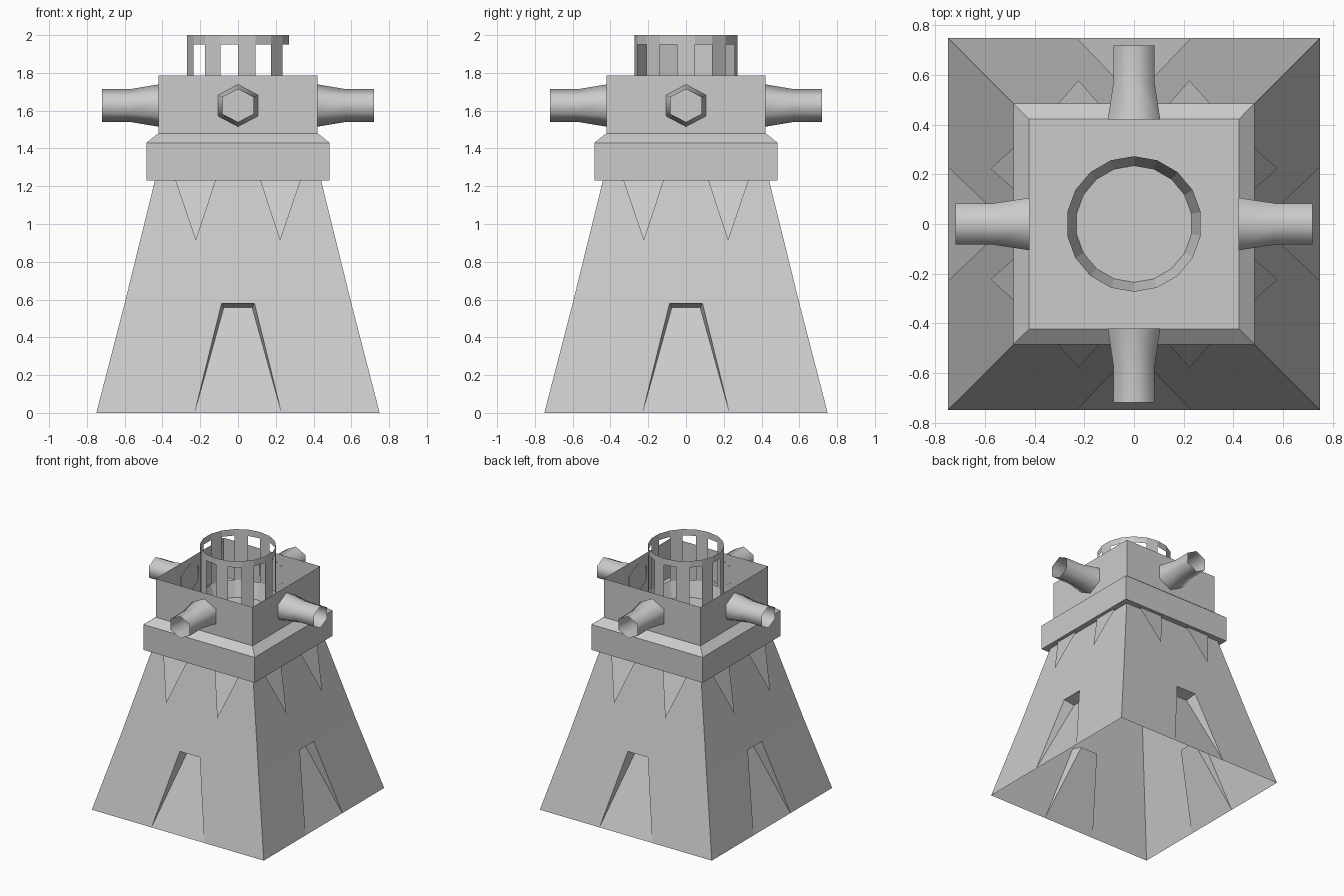
import bpy, bmesh, math
from mathutils import Matrix, Vector

if "Cube" in bpy.data.objects:
    bpy.data.objects.remove(bpy.data.objects["Cube"])


def build(name, verts, faces, copies=1, smooth=False):
    """Make a mesh, repeated around z, with welded seams."""
    bm = bmesh.new()
    for k in range(copies):
        rot = Matrix.Rotation(k * 2 * math.pi / copies, 3, 'Z')
        vs = [bm.verts.new(rot @ Vector(v)) for v in verts]
        for f in faces:
            bm.faces.new([vs[i] for i in f])
    bmesh.ops.remove_doubles(bm, verts=bm.verts, dist=0.0005)
    bmesh.ops.recalc_face_normals(bm, faces=bm.faces)
    for f in bm.faces:
        f.smooth = smooth
    me = bpy.data.meshes.new(name)
    bm.to_mesh(me)
    bm.free()
    ob = bpy.data.objects.new(name, me)
    bpy.context.collection.objects.link(ob)
    return ob


def square_loft(name, profile, cap=False):
    """Stack square sections given as (half width, z)."""
    verts = [(sx * h, sy * h, z) for h, z in profile
             for sx, sy in ((-1, -1), (1, -1), (1, 1), (-1, 1))]
    faces = [(4*r + i, 4*r + (i+1) % 4, 4*r + 4 + (i+1) % 4, 4*r + 4 + i)
             for r in range(len(profile) - 1) for i in range(4)]
    if cap:
        n = len(verts)
        faces.append((n-4, n-3, n-2, n-1))
    return build(name, verts, faces)


# Tapered hollow base, each side with a wedge-shaped doorway recess
side = [(-.75, -.75, 0), (-.23, -.75, 0), (-.087, -.6, .58), (-.6, -.6, .58),
        (-.44, -.44, 1.23), (-.075, -.515, .557)]
side += [(-x, y, z) for x, y, z in side]
build("tapered_base", side,
      [(0, 1, 2, 3), (6, 9, 8, 7), (3, 2, 8, 9, 10, 4),
       (1, 5, 2), (7, 8, 11), (2, 5, 11, 8), (1, 7, 11, 5)], copies=4)

# Thin pointed flaps leaning out below the collar
flap = [(-.333, -.456, 1.235), (-.116, -.456, 1.235), (-.223, -.578, .912)]
flap += [(-x, y, z) for x, y, z in flap]
build("pointed_flaps", flap, [(0, 2, 1), (3, 4, 5)], copies=4)

# Collar with chamfer, and the open-topped box above it
square_loft("collar", [(.44, 1.23), (.485, 1.23), (.485, 1.43), (.422, 1.48)], cap=True)
square_loft("open_box", [(.422, 1.48), (.422, 1.785)])

# Slotted ring: 18 sides, every second one open
N = 18
rings = [(.235, 1.48), (.273, 1.60), (.273, 1.95), (.273, 2.0)]
verts = [(r * math.sin(2*math.pi*i/N), -r * math.cos(2*math.pi*i/N), z)
         for r, z in rings for i in range(N)]
faces = [(N*k + i, N*k + (i+1) % N, N*k + N + (i+1) % N, N*k + N + i)
         for k in range(3) for i in range(N) if not (k == 1 and i % 2 == 1)]
build("slotted_ring", verts, faces)

# Four flared six-sided tubes: (distance, half width, half height)
tube = [(.42, .106, .112), (.57, .083, .087), (.72, .083, .087)]
verts = [(w / .866 * math.sin(math.pi*i/3), -d, 1.627 + h * math.cos(math.pi*i/3))
         for d, w, h in tube for i in range(6)]
faces = [(6*k + i, 6*k + (i+1) % 6, 6*k + 6 + (i+1) % 6, 6*k + 6 + i)
         for k in range(2) for i in range(6)]
build("flared_tubes", verts, faces, copies=4, smooth=True)
